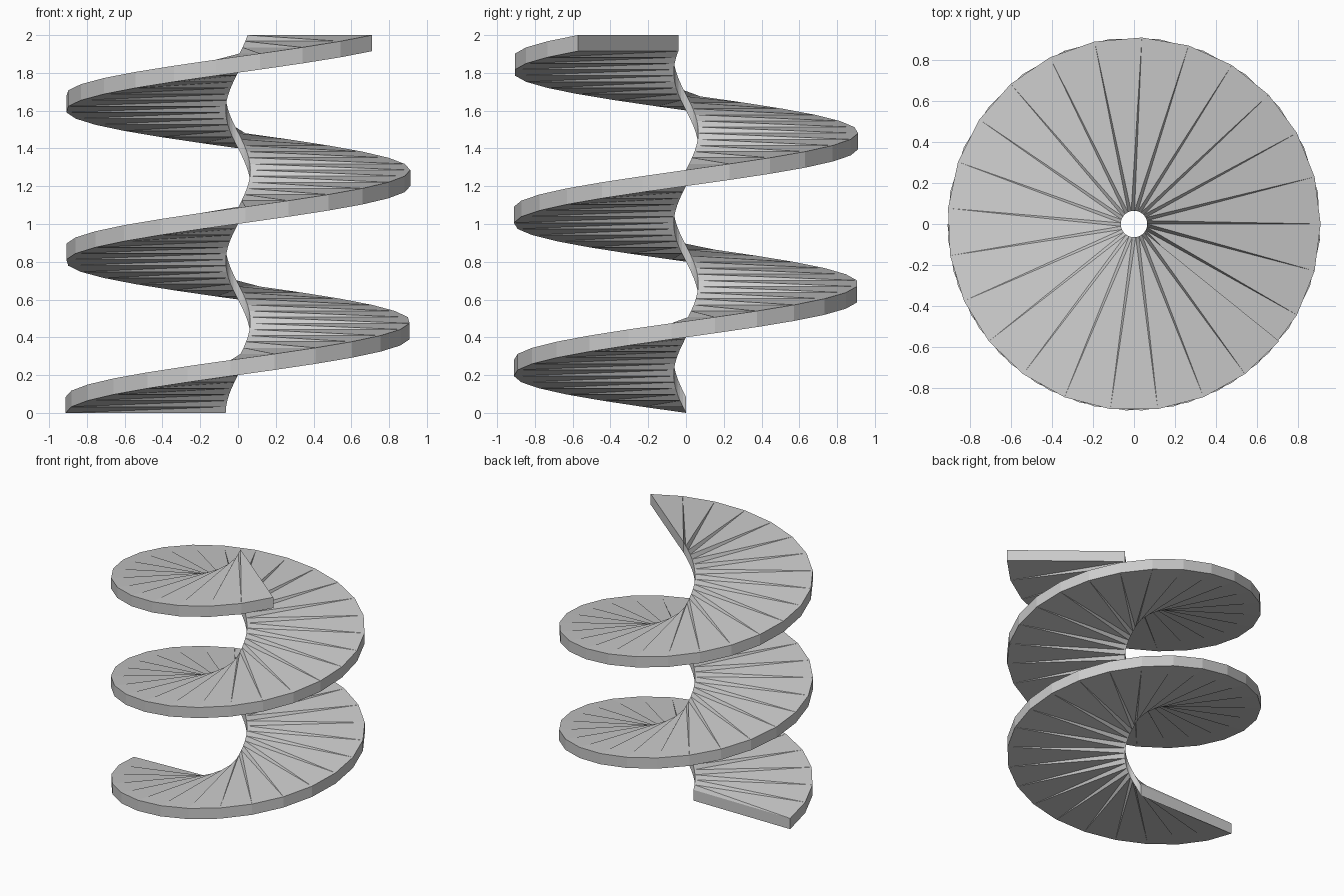
import bpy, bmesh
from math import sin, cos, radians

cube = bpy.data.objects.get("Cube")
if cube:
    bpy.data.objects.remove(cube, do_unlink=True)

# Ramp proportions
INNER, OUTER = 0.065, 0.912
THICK, HEIGHT = 0.085, 2.0
STEPS = 59
START, SWEEP = radians(180), radians(861.1)

grey = bpy.data.materials.new("light grey")
grey.use_nodes = True
colour = (0.6, 0.6, 0.6, 1)
grey.diffuse_color = colour
grey.node_tree.nodes["Principled BSDF"].inputs["Base Color"].default_value = colour

bm = bmesh.new()


def section(i):
    """Rectangular radial cross-section at one step of the helix."""
    t = i / STEPS
    a = START + SWEEP * t
    z = (HEIGHT - THICK) * t
    corners = ((INNER, z), (OUTER, z), (OUTER, z + THICK), (INNER, z + THICK))
    return [bm.verts.new((r * cos(a), r * sin(a), h)) for r, h in corners]


rows = [section(i) for i in range(STEPS + 1)]

for (ib, ob, ot, it), (ib2, ob2, ot2, it2) in zip(rows, rows[1:]):
    # Twisted tread and underside: one broad triangle and one inner sliver each
    for inn, out, inn2, out2 in ((it, ot, it2, ot2), (ib, ob, ib2, ob2)):
        bm.faces.new((out, out2, inn2))
        bm.faces.new((inn, out, inn2))
    # Flat outer and inner walls
    bm.faces.new((ob, ob2, ot2, ot))
    bm.faces.new((ib, it, it2, ib2))

# End caps
bm.faces.new(rows[0])
bm.faces.new(rows[-1][::-1])
bmesh.ops.recalc_face_normals(bm, faces=bm.faces)

mesh = bpy.data.meshes.new("spiral_ramp")
bm.to_mesh(mesh)
bm.free()
mesh.materials.append(grey)
bpy.context.collection.objects.link(bpy.data.objects.new("spiral_ramp", mesh))
